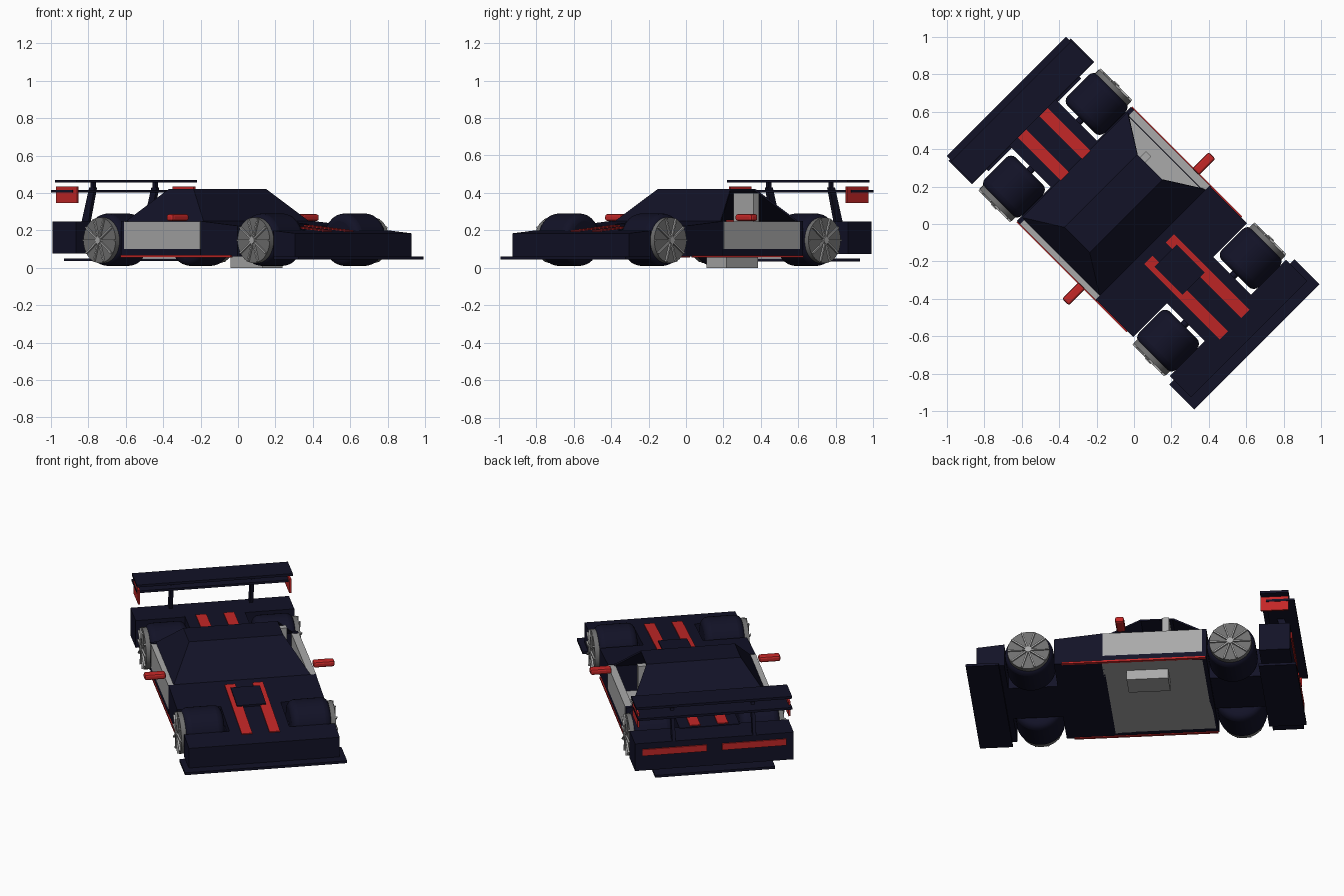
import bpy, bmesh, math
from mathutils import Matrix

if "Cube" in bpy.data.objects:
    bpy.data.objects.remove(bpy.data.objects["Cube"])


def material(name, colour):
    m = bpy.data.materials.new(name)
    m.use_nodes = True
    m.diffuse_color = (*colour, 1)
    m.node_tree.nodes["Principled BSDF"].inputs["Base Color"].default_value = (*colour, 1)
    return m


NAVY = material("navy paint", (0.006, 0.006, 0.02))
RED = material("red trim", (0.55, 0.02, 0.02))
GREY = material("light grey panel", (0.4, 0.4, 0.4))
STEEL = material("dark grey rim", (0.16, 0.16, 0.16))

# The car is built along local x (nose at +x, its left at +y), then turned on the spot
TURN = -math.pi / 4


def finish(name, bm, mat):
    bmesh.ops.recalc_face_normals(bm, faces=bm.faces)
    mesh = bpy.data.meshes.new(name)
    bm.to_mesh(mesh)
    bm.free()
    mesh.materials.append(mat)
    ob = bpy.data.objects.new(name, mesh)
    bpy.context.collection.objects.link(ob)
    ob.rotation_euler.z = TURN
    return ob


def prism(name, profile, y0, y1, mat):
    """Side profile of (x, z) points, extruded across the car."""
    bm = bmesh.new()
    a = [bm.verts.new((x, y0, z)) for x, z in profile]
    b = [bm.verts.new((x, y1, z)) for x, z in profile]
    bm.faces.new(a)
    bm.faces.new(b)
    n = len(a)
    for i in range(n):
        bm.faces.new((a[i], a[(i + 1) % n], b[(i + 1) % n], b[i]))
    return finish(name, bm, mat)


def box(name, x0, x1, y0, y1, z0, z1, mat):
    return prism(name, [(x0, z0), (x1, z0), (x1, z1), (x0, z1)], y0, y1, mat)


def cylinder(bm, radius, y0, y1, centre, sides=32):
    m = (Matrix.Translation((centre[0], (y0 + y1) / 2, centre[1]))
         @ Matrix.Rotation(math.pi / 2, 4, 'X'))
    bmesh.ops.create_cone(bm, cap_ends=True, segments=sides, radius1=radius,
                          radius2=radius, depth=abs(y1 - y0), matrix=m)


def bevel(ob, width, segments):
    mod = ob.modifiers.new("soft edge", 'BEVEL')
    mod.width, mod.segments = width, segments
    mod.limit_method = 'ANGLE'
    mod.angle_limit = math.radians(50)


def smooth(ob):
    bpy.ops.object.select_all(action='DESELECT')
    ob.select_set(True)
    bpy.context.view_layer.objects.active = ob
    bpy.ops.object.shade_smooth_by_angle()


def hood(x):
    return 0.25 - 0.09 * (x - 0.14)


def hood_prism(name, x0, x1, y0, y1, low, high, mat):
    """Piece lying on the sloping hood; low None means down to the floor."""
    bottom = [(x1, 0.06), (x0, 0.06)] if low is None else [(x1, hood(x1) + low), (x0, hood(x0) + low)]
    return prism(name, [(x0, hood(x0) + high), (x1, hood(x1) + high)] + bottom, y0, y1, mat)


# Front body: full width, narrow between the wheels, full width nose
hood_prism("front_body", 0.14, 0.425, -0.43, 0.43, None, 0, NAVY)
hood_prism("front_tub", 0.42, 0.72, -0.175, 0.175, None, 0, NAVY)
hood_prism("nose", 0.71, 0.87, -0.44, 0.44, None, 0, NAVY)
box("front_splitter", 0.74, 0.93, -0.473, 0.473, 0.045, 0.06, NAVY)
hood_prism("hood_scoop", 0.24, 0.45, -0.085, 0.085, -0.01, 0.012, NAVY)

# Rear body
box("rear_bulkhead", -0.455, -0.43, -0.43, 0.43, 0.06, 0.25, NAVY)
box("rear_tub", -0.78, -0.45, -0.175, 0.175, 0.07, 0.25, NAVY)
box("rear_bumper", -0.94, -0.762, -0.463, 0.463, 0.075, 0.247, NAVY)
box("rear_diffuser", -0.965, -0.75, -0.35, 0.35, 0.035, 0.05, NAVY)

# Cockpit floor and seat
box("cockpit_floor", -0.44, 0.15, -0.42, 0.42, 0.06, 0.075, GREY)
box("seat_base", -0.225, 0.015, 0.17, 0.32, 0.0, 0.08, GREY)
box("seat_back", -0.23, -0.19, 0.17, 0.32, 0.07, 0.40, GREY)

# Cabin shell, with the left window left open
bm = bmesh.new()
base = [bm.verts.new(p) for p in ((0.14, -0.4, 0.248), (0.14, 0.4, 0.248),
                                  (-0.45, 0.4, 0.248), (-0.45, -0.4, 0.248))]
roof = [bm.verts.new(p) for p in ((-0.06, -0.275, 0.42), (-0.06, 0.275, 0.42),
                                  (-0.25, 0.275, 0.42), (-0.25, -0.275, 0.42))]
bm.faces.new(roof)
for i in (0, 2, 3):
    j = (i + 1) % 4
    bm.faces.new((base[i], base[j], roof[j], roof[i]))
cabin = finish("cabin_shell", bm, NAVY)
shell = cabin.modifiers.new("thickness", 'SOLIDIFY')
shell.thickness, shell.offset = 0.01, -1

# Parts found on both sides
for s, side in ((1, "left"), (-1, "right")):
    box(side + "_door_panel", -0.43, 0.145, s * 0.388, s * 0.432, 0.10, 0.248, GREY)
    box(side + "_sill", -0.45, 0.15, s * 0.385, s * 0.432, 0.06, 0.10, NAVY)
    box(side + "_skirt", -0.45, 0.38, s * 0.42, s * 0.438, 0.056, 0.067, RED)
    mirror = box(side + "_mirror", 0.01, 0.062, s * 0.43, s * 0.555, 0.25, 0.287, RED)
    bevel(mirror, 0.012, 2)
    hood_prism(side + "_hood_stripe", 0.19, 0.76, s * 0.05, s * 0.112, -0.002, 0.006, RED)
    box(side + "_rear_stripe", -0.765, -0.415, s * 0.05, s * 0.112, 0.247, 0.256, RED)
    box(side + "_tail_light", -0.948, -0.939, s * 0.045, s * 0.42, 0.17, 0.21, RED)
    box(side + "_wing_endplate", -0.93, -0.77, s * 0.435, s * 0.447, 0.345, 0.435, RED)
    prism(side + "_wing_strut", [(-0.94, 0.24), (-0.89, 0.24), (-0.84, 0.43), (-0.88, 0.43)],
          s * 0.225, s * 0.245, NAVY)
    prism(side + "_wing_post", [(-0.87, 0.40), (-0.85, 0.40), (-0.85, 0.46), (-0.87, 0.46)],
          s * 0.225, s * 0.245, NAVY)

    # Wheels: round-shouldered tyre, rim disc and spokes
    for end, x in (("front", 0.57), ("rear", -0.595)):
        name = end + "_" + side
        bm = bmesh.new()
        cylinder(bm, 0.14, s * 0.195, s * 0.43, (x, 0.15), 40)
        tyre = finish(name + "_tyre", bm, NAVY)
        bevel(tyre, 0.04, 4)
        smooth(tyre)
        bm = bmesh.new()
        cylinder(bm, 0.122, s * 0.41, s * 0.452, (x, 0.147))
        smooth(finish(name + "_rim", bm, STEEL))
        bm = bmesh.new()
        cylinder(bm, 0.02, s * 0.44, s * 0.468, (x, 0.147), 12)
        for k in range(10):
            m = (Matrix.Translation((x, s * 0.455, 0.147))
                 @ Matrix.Rotation(k * math.tau / 10, 4, 'Y')
                 @ Matrix.Translation((0.062, 0, 0))
                 @ Matrix.Diagonal((0.115, 0.016, 0.009, 1)))
            bmesh.ops.create_cube(bm, size=1, matrix=m)
        finish(name + "_spokes", bm, GREY)

# Axles joining the wheels to the tubs
for end, x in (("front", 0.57), ("rear", -0.595)):
    bm = bmesh.new()
    cylinder(bm, 0.02, -0.2, 0.2, (x, 0.147), 12)
    finish(end + "_axle", bm, NAVY)

# Two-plane rear wing
box("upper_wing", -0.93, -0.766, -0.455, 0.455, 0.455, 0.47, NAVY)
box("lower_wing", -0.965, -0.80, -0.45, 0.45, 0.402, 0.416, NAVY)
